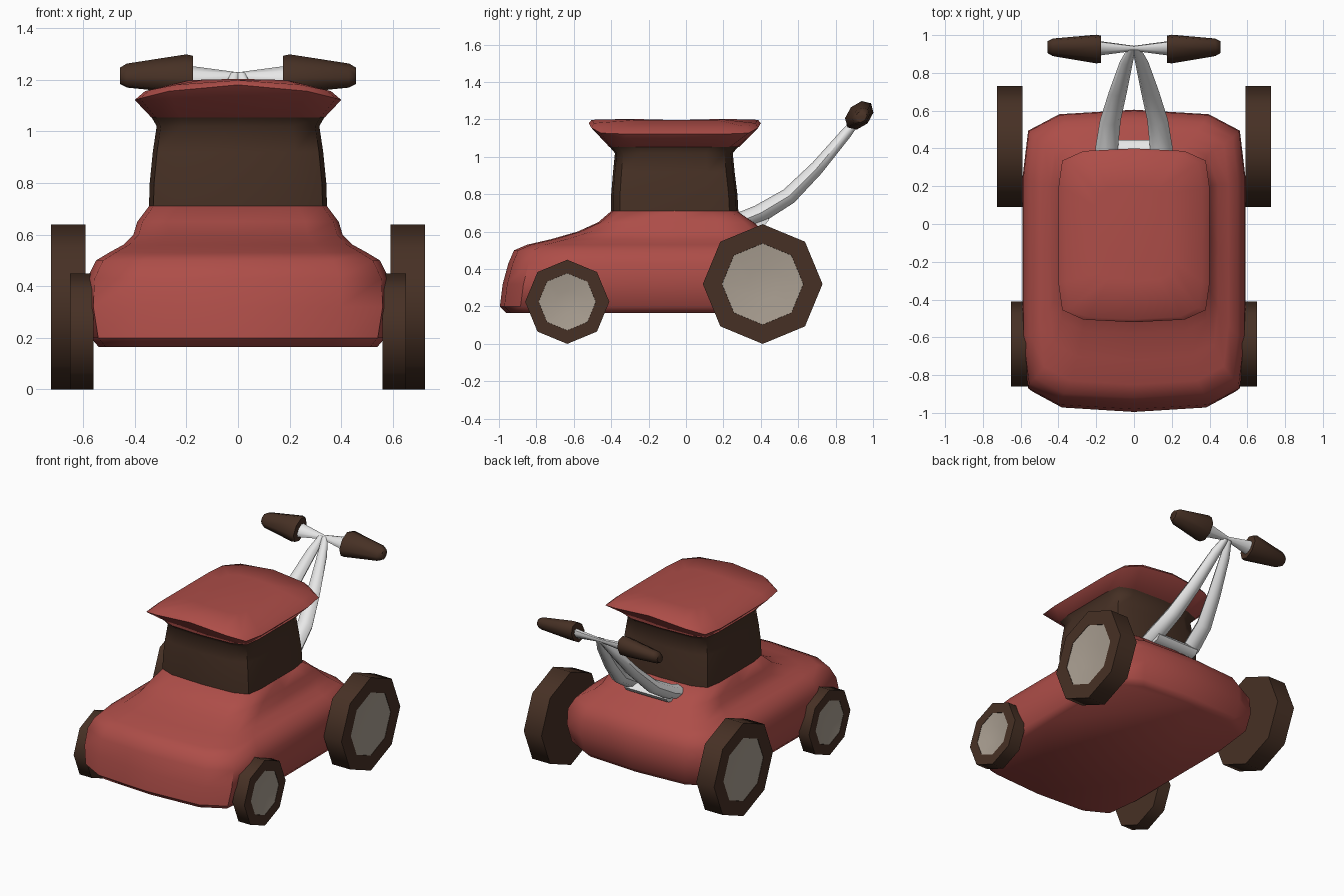
import bpy, bmesh, math
from mathutils import Vector

cube = bpy.data.objects.get("Cube")
if cube:
    bpy.data.objects.remove(cube)


def material(name, rgb):
    m = bpy.data.materials.new(name)
    m.use_nodes = True
    m.diffuse_color = (*rgb, 1)
    m.node_tree.nodes["Principled BSDF"].inputs["Base Color"].default_value = (*rgb, 1)
    return m


RED = material("faded red paint", (0.42, 0.075, 0.065))
BROWN = material("dark brown rubber", (0.062, 0.03, 0.018))
WHITE = material("white metal", (0.8, 0.8, 0.8))
GREY = material("warm grey hub", (0.40, 0.345, 0.285))

# Quarter outline of a rounded rectangle, in fractions of the half sizes
CORNER = [(1, 0), (1, 0.55), (0.95, 0.86), (0.67, 0.97)]


def rounded_ring(z, hx, y_front, y_back, drop=0):
    """Rounded rectangle at height z; drop lowers it toward the sides."""
    mid, hy = (y_front + y_back) / 2, (y_back - y_front) / 2
    right = CORNER + [(0, 1)] + [(-x, y) for x, y in reversed(CORNER)]
    full = right + [(x, -y) for x, y in reversed(right[1:-1])]
    return [Vector((x * hx, mid + y * hy, z - drop * max(0, abs(x) - 0.25) ** 1.5))
            for x, y in full]


def loft(name, rings, mat, angle=50, caps=(True, True)):
    bm = bmesh.new()
    rows = [[bm.verts.new(p) for p in ring] for ring in rings]
    for a, b in zip(rows, rows[1:]):
        for i in range(len(a)):
            j = (i + 1) % len(a)
            bm.faces.new((a[i], a[j], b[j], b[i]))
    if caps[0]:
        bm.faces.new(rows[0][::-1])
    if caps[1]:
        bm.faces.new(rows[-1])
    if caps[0] and caps[1]:
        bmesh.ops.recalc_face_normals(bm, faces=bm.faces)
    mesh = bpy.data.meshes.new(name)
    bm.to_mesh(mesh)
    bm.free()
    mesh.materials.append(mat)
    obj = bpy.data.objects.new(name, mesh)
    bpy.context.collection.objects.link(obj)
    bpy.ops.object.select_all(action='DESELECT')
    obj.select_set(True)
    bpy.context.view_layer.objects.active = obj
    bpy.ops.object.shade_smooth_by_angle(angle=math.radians(angle))
    return obj


def oval(center, u, v, ru, rv, n=8):
    """Ring around center in the plane of u and v."""
    steps = [2 * math.pi * i / n for i in range(n)]
    return [Vector(center) + Vector(u) * (ru * math.cos(t)) + Vector(v) * (rv * math.sin(t))
            for t in steps]


# Body: wide lower hull rising over the shoulders into the cab base
loft("body", [rounded_ring(*r) for r in [
    (0.165, 0.54, -0.96, 0.55),
    (0.20, 0.57, -0.995, 0.58),
    (0.32, 0.59, -0.98, 0.605),
    (0.43, 0.585, -0.95, 0.60),
    (0.50, 0.55, -0.92, 0.56),
    (0.53, 0.50, -0.85, 0.52),
    (0.56, 0.445, -0.72, 0.48),
    (0.60, 0.405, -0.58, 0.43),
    (0.65, 0.39, -0.47, 0.37),
    (0.71, 0.345, -0.40, 0.28),
]], RED)

# Cab and its flared roof, which bends down at the sides
loft("cab", [rounded_ring(*r) for r in [
    (0.705, 0.345, -0.40, 0.28),
    (0.80, 0.342, -0.40, 0.275),
    (0.92, 0.33, -0.39, 0.26),
    (1.02, 0.315, -0.38, 0.25),
    (1.055, 0.335, -0.41, 0.28),
]], BROWN)
loft("roof", [rounded_ring(*r) for r in [
    (1.053, 0.335, -0.41, 0.285),
    (1.18, 0.40, -0.52, 0.40, 0.09),
    (1.198, 0.36, -0.505, 0.385, 0.065),
    (1.203, 0.20, -0.30, 0.20, 0.01),
]], RED, 60)

X, Y, Z = (1, 0, 0), (0, 1, 0), (0, 0, 1)


def wheel(label, side, y, r, inner, outer):
    """Octagonal tyre with a shallow dished hub on the outside."""
    def ring(x, radius):
        return oval((side * x, y, r), Y, Z, radius, radius)
    rim, dish = r * 0.68, outer - 0.02
    loft(label + "_tyre", [ring(inner, r), ring(outer, r), ring(outer, rim),
                           ring(dish, rim * 0.97)], BROWN)
    loft(label + "_hub", [ring(dish - 0.02, rim * 0.5), ring(dish, rim),
                          ring(outer - 0.002, rim),
                          ring(dish + 0.002, rim * 0.4)], GREY, 60)


# Lever arms: path points with half width and half thickness
ARM = [((0.135, 0.29, 0.655), 0.07, 0.05), ((0.145, 0.40, 0.70), 0.06, 0.05),
       ((0.125, 0.55, 0.79), 0.055, 0.045), ((0.085, 0.70, 0.94), 0.048, 0.038),
       ((0.04, 0.86, 1.13), 0.035, 0.03), ((0.012, 0.93, 1.215), 0.022, 0.02)]
ALONG, ACROSS = (0, 0.7, 0.714), (0, -0.714, 0.7)

for side, word in ((1, "left"), (-1, "right")):
    wheel(word + "_rear", side, 0.41, 0.32, 0.59, 0.725)
    wheel(word + "_front", side, -0.635, 0.225, 0.56, 0.65)
    loft(word + "_lever_arm", [oval((side * p[0], p[1], p[2]), X, (0, -0.62, 0.78), w, t)
                               for p, w, t in ARM], WHITE)
    # Handle tapers toward the middle, grip tapers outward
    loft(word + "_handle", [oval((side * x, 0.93, 1.215), ALONG, ACROSS, a, b)
                            for x, a, b in [(0, 0.015, 0.012), (0.19, 0.05, 0.028)]], WHITE)
    loft(word + "_grip", [oval((side * x, 0.925 + 0.04 * (x - 0.17), z), ALONG, ACROSS, a, b)
                          for x, z, a, b in [(0.175, 1.22, 0.085, 0.06), (0.20, 1.222, 0.09, 0.062),
                                             (0.43, 1.216, 0.053, 0.04), (0.458, 1.215, 0.035, 0.028)]],
         BROWN, 60)

# Bar joining the two lever arms at the back of the body
loft("lever_base", [oval((x, 0.37, 0.665), Y, Z, 0.075, 0.04) for x in (-0.16, 0.16)], WHITE)
